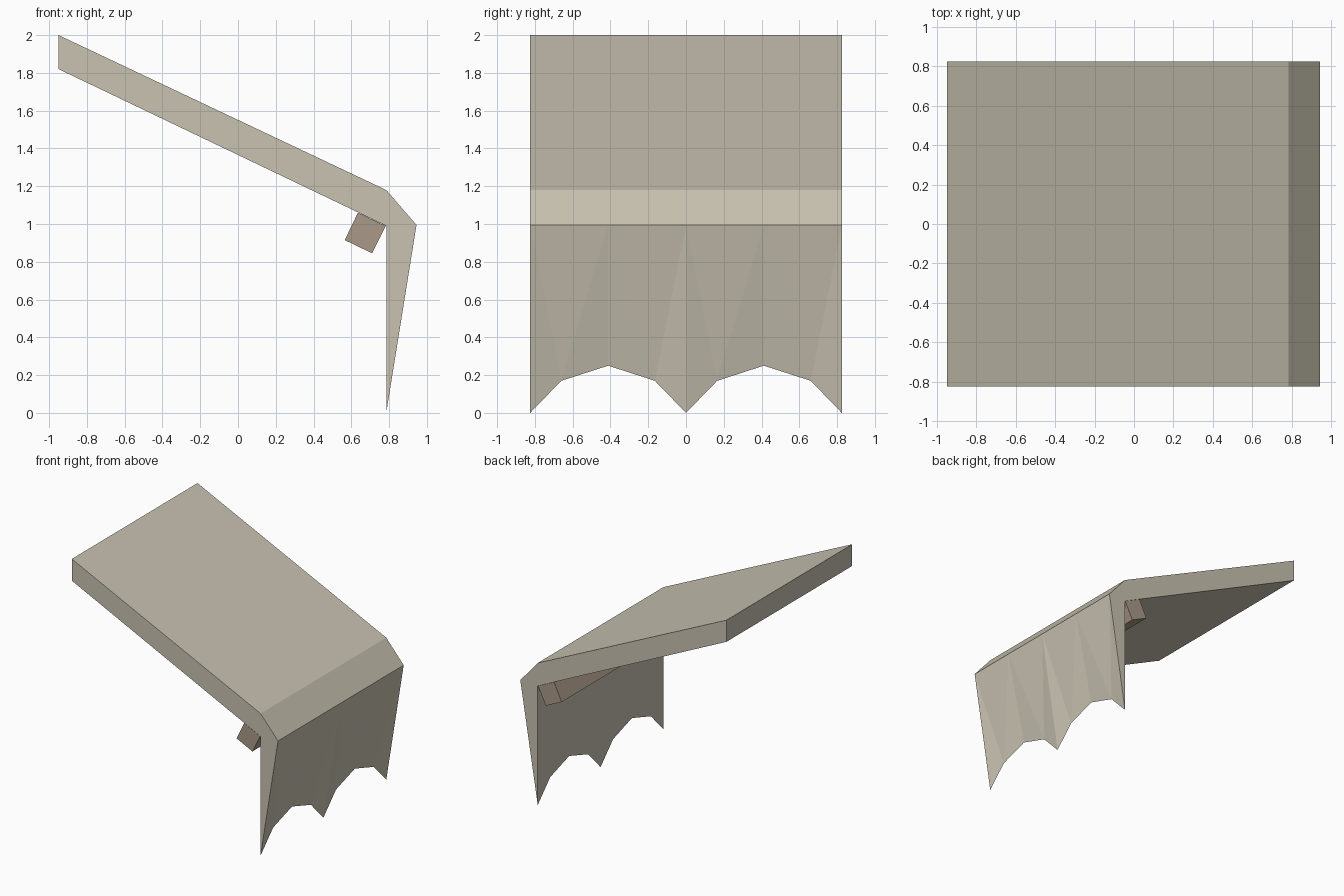
import bpy
import bmesh

if "Cube" in bpy.data.objects:
    bpy.data.objects.remove(bpy.data.objects["Cube"])

HALF = 0.825   # half the width along y


def material(name, color):
    m = bpy.data.materials.new(name)
    m.diffuse_color = (*color, 1.0)
    m.use_nodes = True
    m.node_tree.nodes["Principled BSDF"].inputs["Base Color"].default_value = m.diffuse_color
    return m


def finish(name, bm, mat):
    bmesh.ops.recalc_face_normals(bm, faces=bm.faces)
    mesh = bpy.data.meshes.new(name)
    bm.to_mesh(mesh)
    bm.free()
    mesh.materials.append(mat)
    obj = bpy.data.objects.new(name, mesh)
    bpy.context.collection.objects.link(obj)


def extrude_profile(name, profile, mat):
    """Extrude an x-z profile across the full width."""
    bm = bmesh.new()
    a = [bm.verts.new((x, -HALF, z)) for x, z in profile]
    b = [bm.verts.new((x, HALF, z)) for x, z in profile]
    n = len(profile)
    bm.faces.new(a)
    bm.faces.new(b[::-1])
    for i in range(n):
        j = (i + 1) % n
        bm.faces.new((a[i], b[i], b[j], a[j]))
    finish(name, bm, mat)


canvas = material("beige canvas", (0.58, 0.54, 0.44))
wood = material("brown wood", (0.40, 0.32, 0.25))

# Wall bar under the roof
extrude_profile("support_bar", [(0.565, 0.915), (0.71, 0.845),
                                (0.782, 0.99), (0.635, 1.06)], wood)

# Awning: sloped roof, bevel and a hanging valance tapering to a scalloped edge
bm = bmesh.new()
X_IN, X_OUT = 0.785, 0.945


def row(x, z, ys):
    return [bm.verts.new((x, y, z)) for y in ys]


ends = (-HALF, HALF)
ys = [HALF * (i / 2 - 1) for i in range(5)]
high = row(-0.95, 2.0, ends)
ridge = row(X_IN, 1.18, ends)
low = row(-0.95, 1.82, ends)
outer = row(X_OUT, 0.995, ys)

# Two scallops, each with a raised middle
hem = [bm.verts.new((X_IN, y, z)) for y, z in
       [(-0.825, 0), (-0.66, 0.17), (-0.412, 0.25), (-0.165, 0.17), (0, 0),
        (0.165, 0.17), (0.412, 0.25), (0.66, 0.17), (0.825, 0)]]
inner = row(X_IN, 0.99, ends)

bm.faces.new((high[0], ridge[0], ridge[1], high[1]))      # roof top
bm.faces.new((low[0], high[0], high[1], low[1]))          # raised end
bm.faces.new((low[0], low[1], inner[1], inner[0]))        # underside
bm.faces.new([ridge[0]] + outer + [ridge[1]])             # bevel
bm.faces.new([inner[0]] + hem + [inner[1]])               # valance inside
for s, o, h in ((0, outer[0], hem[0]), (1, outer[-1], hem[-1])):
    bm.faces.new((low[s], inner[s], ridge[s], high[s]))   # roof side
    bm.faces.new((inner[s], h, o, ridge[s]))              # valance side

# Pleated valance front: a fan at each top point, joined by long triangles
for i, top in enumerate(outer):
    for j in (2 * i - 1, 2 * i):
        if 0 <= j and j + 1 < len(hem):
            bm.faces.new((top, hem[j], hem[j + 1]))
    if i < 4:
        bm.faces.new((top, hem[2 * i + 1], outer[i + 1]))
finish("awning", bm, canvas)
